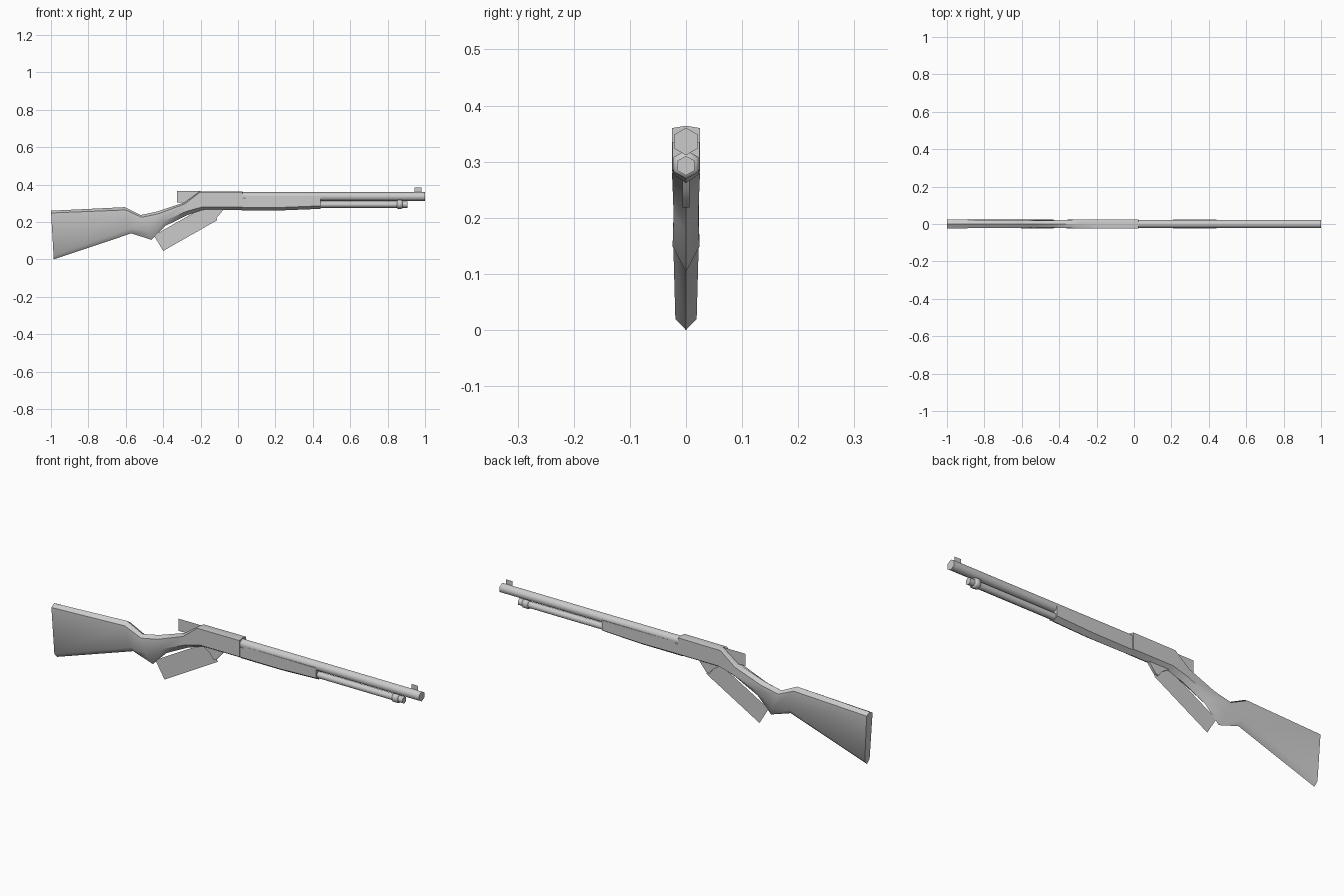
import bpy, math

if "Cube" in bpy.data.objects:
    bpy.data.objects.remove(bpy.data.objects["Cube"])


def make(name, verts, faces, smooth=40):
    mesh = bpy.data.meshes.new(name)
    mesh.from_pydata(verts, [], faces)
    ob = bpy.data.objects.new(name, mesh)
    bpy.context.collection.objects.link(ob)
    bpy.ops.object.select_all(action='DESELECT')
    ob.select_set(True)
    bpy.context.view_layer.objects.active = ob
    bpy.ops.object.mode_set(mode='EDIT')
    bpy.ops.mesh.select_all(action='SELECT')
    bpy.ops.mesh.normals_make_consistent(inside=False)
    bpy.ops.object.mode_set(mode='OBJECT')
    if smooth:
        bpy.ops.object.shade_smooth_by_angle(angle=math.radians(smooth))
    return ob


def loft(name, rings, smooth=40):
    n = len(rings[0])
    verts = [p for r in rings for p in r]
    faces = [(k * n + i, k * n + (i + 1) % n, (k + 1) * n + (i + 1) % n, (k + 1) * n + i)
             for k in range(len(rings) - 1) for i in range(n)]
    faces += [tuple(range(n)), tuple(range(len(verts) - n, len(verts)))]
    return make(name, verts, faces, smooth)


def section(xt, zt, xb, zb, wt, wb, dt, db):
    # Six-sided slice: ridge on top, keel below, shoulders dt / db away from them
    def at(y, z):
        return (xb + (xt - xb) * (z - zb) / (zt - zb), y, z)
    return [at(0, zt), at(wt, zt - dt), at(wb, zb + db),
            at(0, zb), at(-wb, zb + db), at(-wt, zt - dt)]


def hex_rod(name, zc, stations):
    # Six-sided rod along x, with a corner on top; stations are (x, radius)
    return loft(name, [[(x, r * math.sin(i * math.pi / 3), zc + r * math.cos(i * math.pi / 3))
                        for i in range(6)] for x, r in stations], 65)


def plate(name, pts):
    return make(name, [(x, 0, z) for x, z in pts], [tuple(range(len(pts)))], 0)


# Stock, grip and receiver in one lofted body
loft("stock_and_receiver", [section(*s) for s in (
    (-1.00, 0.260, -0.985, 0.000, 0.023, 0.019, 0.012, 0.020),
    (-0.605, 0.279, -0.570, 0.139, 0.022, 0.023, 0.015, 0.025),
    (-0.520, 0.237, -0.463, 0.104, 0.018, 0.024, 0.012, 0.045),
    (-0.430, 0.256, -0.390, 0.178, 0.020, 0.022, 0.012, 0.025),
    (-0.285, 0.305, -0.270, 0.237, 0.024, 0.024, 0.008, 0.020),
    (-0.205, 0.363, -0.190, 0.264, 0.025, 0.025, 0.004, 0.016),
    (0.025, 0.364, 0.025, 0.264, 0.025, 0.025, 0.004, 0.016))], 45)

# Fore-end
loft("fore_end", [[(x, w, 0.335), (x, w, zb + 0.016), (x, 0, zb),
                   (x, -w, zb + 0.016), (x, -w, 0.335)]
                  for x, w, zb in ((0.02, 0.021, 0.262), (0.24, 0.023, 0.262),
                                   (0.44, 0.024, 0.270))], 45)

# Barrel, magazine tube, band and tube cap
hex_rod("barrel", 0.336, [(0.0, 0.0245), (1.0, 0.0245)])
hex_rod("magazine_tube", 0.293, [(0.40, 0.0175), (0.905, 0.0175)])
hex_rod("tube_band", 0.295, [(0.850, 0.021), (0.857, 0.026), (0.873, 0.026), (0.880, 0.021)])

# Trigger block under the receiver
profile = [(-0.19, 0.27), (-0.15, 0.245), (-0.13, 0.218), (-0.115, 0.221), (-0.09, 0.25), (-0.075, 0.27)]
loft("trigger_block", [[(x, y, z) for x, z in profile] for y in (-0.006, 0.006)])

# Flat plates: loop lever, hammer and front sight
plate("lever_plate", [(-0.45, 0.128), (-0.40, 0.045), (-0.11, 0.210), (-0.158, 0.293)])
plate("hammer_plate", [(-0.325, 0.305), (-0.20, 0.305), (-0.20, 0.365), (-0.325, 0.365)])
plate("front_sight", [(0.945, 0.35), (0.98, 0.35), (0.98, 0.383), (0.945, 0.383)])
